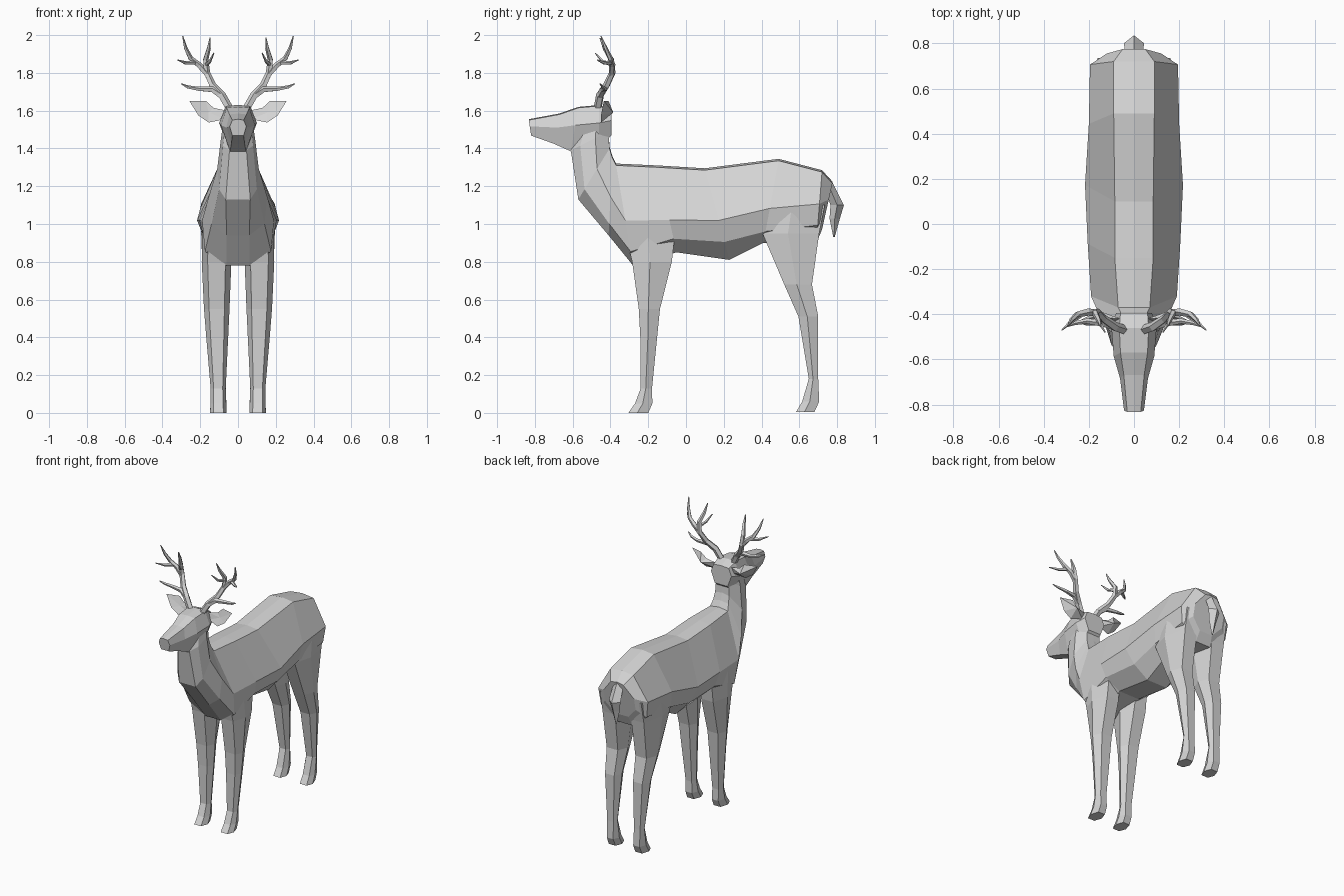
import bpy, bmesh, math
from mathutils import Vector

grey = bpy.data.materials.new("light_grey")
grey.diffuse_color = (0.66, 0.66, 0.66, 1)


def make_object(name, bm, mirror=False):
    bmesh.ops.recalc_face_normals(bm, faces=bm.faces)
    mesh = bpy.data.meshes.new(name)
    bm.to_mesh(mesh)
    bm.free()
    mesh.materials.append(grey)
    obj = bpy.data.objects.new(name, mesh)
    bpy.context.collection.objects.link(obj)
    if mirror:
        mod = obj.modifiers.new("mirror", 'MIRROR')
        mod.use_mirror_merge = False
    return obj


def add_loft(bm, rings):
    """Skin a list of equal-length rings and cap both ends."""
    vs = [[bm.verts.new(p) for p in ring] for ring in rings]
    n = len(vs[0])
    for a, b in zip(vs, vs[1:]):
        for i in range(n):
            j = (i + 1) % n
            bm.faces.new((a[i], a[j], b[j], b[i]))
    bm.faces.new(vs[0])
    bm.faces.new(vs[-1])


def body_ring(top, bottom, ridge, levels):
    """Symmetric section: raised top centre line, then (t, half width) levels."""
    t0, b0 = Vector((0, *top)), Vector((0, *bottom))
    half = [t0.lerp(b0, t) + Vector((w, 0, 0)) for t, w in levels]
    other = [Vector((-p.x, p.y, p.z)) for p in reversed(half)]
    return [t0 + Vector((0, 0, ridge))] + half + other


def add_tube(bm, path, sides=5):
    """Tapered tube through (x, y, z, radius) points."""
    pts = [Vector(p[:3]) for p in path]
    rings = []
    for i, p in enumerate(pts):
        d = (pts[min(i + 1, len(pts) - 1)] - pts[max(i - 1, 0)]).normalized()
        u = d.cross(Vector((0, 1, 0))).normalized()
        v = d.cross(u)
        r = path[i][3]
        rings.append([p + (u * math.cos(a) + v * math.sin(a)) * r
                      for a in (math.tau * k / sides for k in range(sides))])
    add_loft(bm, rings)


# Torso and neck: rump to throat
bm = bmesh.new()
add_loft(bm, [body_ring(t, b, .01, l) for t, b, l in (
    ((.775, 1.215), (.72, .97), ((0, .05), (.35, .12), (.7, .12), (1, .05))),
    ((.72, 1.275), (.69, .90), ((0, .09), (.45, .195), (.75, .18), (1, .06))),
    ((.49, 1.335), (.41, .90), ((0, .09), (.58, .2), (.86, .175), (1, .08))),
    ((.10, 1.285), (.23, .81), ((0, .085), (.56, .217), (.80, .17), (1, .08))),
    ((-.15, 1.30), (-.05, .85), ((0, .085), (.62, .205), (.84, .18), (1, .08))),
    ((-.37, 1.31), (-.28, .78), ((0, .07), (.55, .19), (.86, .175), (1, .06))),
    ((-.39, 1.35), (-.41, .94), ((0, .06), (.5, .155), (.85, .14), (1, .06))),
    ((-.405, 1.40), (-.57, 1.13), ((0, .055), (.4, .11), (.8, .10), (1, .065))),
    ((-.41, 1.49), (-.61, 1.39), ((0, .05), (.35, .09), (.75, .08), (1, .045))),
    ((-.42, 1.58), (-.57, 1.50), ((0, .05), (.35, .075), (.75, .07), (1, .04))))])
make_object("torso_and_neck", bm)

# Head: back of skull to flat nose
bm = bmesh.new()
add_loft(bm, [body_ring(t, b, .005, l) for t, b, l in (
    ((-.395, 1.60), (-.395, 1.47), ((0, .06), (.4, .08), (1, .05))),
    ((-.46, 1.625), (-.46, 1.40), ((0, .065), (.4, .10), (1, .05))),
    ((-.57, 1.615), (-.61, 1.385), ((0, .06), (.4, .09), (1, .042))),
    ((-.67, 1.58), (-.70, 1.425), ((0, .045), (.45, .062), (1, .035))),
    ((-.832, 1.55), (-.82, 1.468), ((0, .03), (.4, .044), (1, .03))))])
make_object("head", bm)

# Ears: leaf outline with a front and a back apex
bm = bmesh.new()
outline = [bm.verts.new((x, y, z)) for x, y, z in (
    (.06, -.42, 1.60), (.13, -.415, 1.615), (.17, -.41, 1.652), (.258, -.435, 1.652),
    (.21, -.45, 1.575), (.155, -.45, 1.537), (.07, -.43, 1.555))]
for y in (-.425, -.385):
    apex = bm.verts.new((.155, y, 1.59))
    for i, v in enumerate(outline):
        bm.faces.new((v, outline[(i + 1) % len(outline)], apex))
make_object("ears", bm, True)

# Antlers: main beam, upper fork and side tines
bm = bmesh.new()
for path in (
    ((.04, -.47, 1.60, .022), (.085, -.455, 1.68, .022), (.135, -.42, 1.735, .019),
     (.165, -.39, 1.80, .018), (.172, -.395, 1.87, .015), (.155, -.43, 1.93, .011),
     (.148, -.455, 1.985, .003)),
    ((.08, -.455, 1.675, .021), (.135, -.44, 1.712, .017), (.21, -.43, 1.715, .012),
     (.265, -.44, 1.725, .009), (.30, -.455, 1.742, .003)),
    ((.158, -.395, 1.785, .015), (.205, -.39, 1.84, .017), (.25, -.40, 1.875, .014),
     (.277, -.425, 1.93, .010), (.293, -.45, 1.995, .003)),
    ((.225, -.395, 1.855, .013), (.275, -.43, 1.852, .010), (.32, -.47, 1.868, .003)),
    ((.168, -.395, 1.845, .012), (.15, -.44, 1.86, .009), (.128, -.48, 1.905, .003))):
    add_tube(bm, path)
make_object("antlers", bm, True)

# Legs: six-sided sections given as z, inner x, outer x, front y, back y
section = ((.2, 0), (.8, 0), (1, .45), (.8, 1), (.2, 1), (0, .5))
legs = {
    "front_legs": ((1.02, .05, .185, -.34, -.05), (.80, .035, .192, -.285, -.075),
                   (.55, .045, .18, -.25, -.138), (.40, .052, .168, -.242, -.153),
                   (.13, .065, .145, -.24, -.18), (.05, .062, .145, -.27, -.178),
                   (0, .06, .148, -.305, -.20)),
    "rear_legs": ((1.10, .05, .19, .42, .735), (.95, .03, .195, .405, .705),
                  (.68, .04, .185, .52, .667), (.51, .05, .17, .595, .70),
                  (.18, .065, .145, .65, .70), (.06, .062, .145, .615, .705),
                  (.005, .06, .148, .583, .68))}
for name, rows in legs.items():
    bm = bmesh.new()
    add_loft(bm, [[(xi + u * (xo - xi), yf + v * (yb - yf), z) for u, v in section]
                  for z, xi, xo, yf, yb in rows])
    make_object(name, bm, True)

# Tail: flattened diamond sections given as z, half width, front y, back y
bm = bmesh.new()
add_loft(bm, [[(0, yf, z), (w, (yf + yb) / 2, z), (0, yb, z), (-w, (yf + yb) / 2, z)]
              for z, w, yf, yb in ((1.22, .025, .74, .775), (1.17, .04, .74, .80),
                                   (1.10, .045, .765, .836), (1.03, .03, .76, .815),
                                   (.93, .004, .78, .787))])
make_object("tail", bm)
